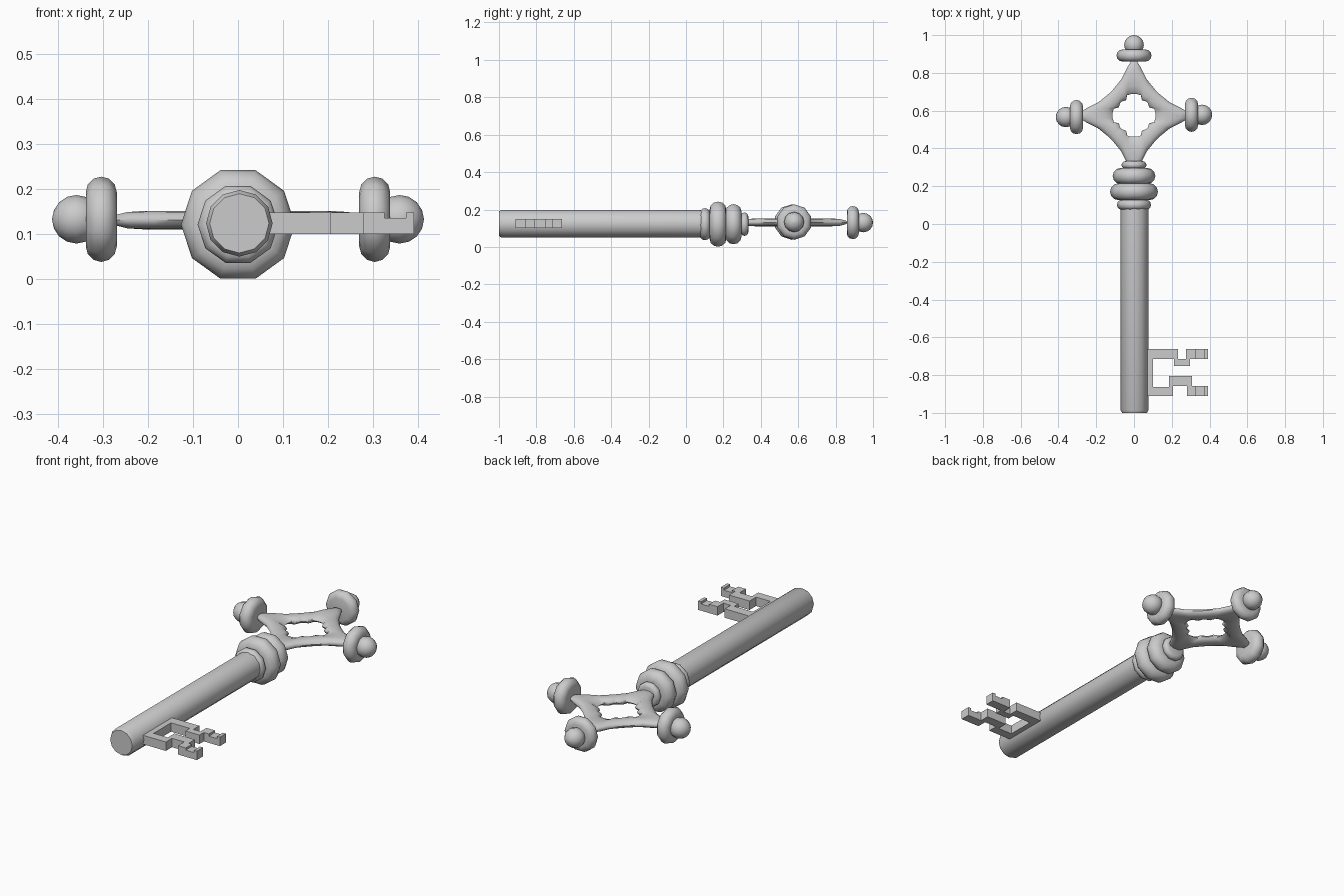
import bpy, bmesh, math
from mathutils import Vector

if "Cube" in bpy.data.objects:
    bpy.data.objects.remove(bpy.data.objects["Cube"])

X, Y, Z = Vector((1, 0, 0)), Vector((0, 1, 0)), Vector((0, 0, 1))


def finish(name, bm, smooth=True):
    bmesh.ops.remove_doubles(bm, verts=bm.verts, dist=1e-5)
    bmesh.ops.recalc_face_normals(bm, faces=bm.faces)
    me = bpy.data.meshes.new(name)
    bm.to_mesh(me)
    bm.free()
    ob = bpy.data.objects.new(name, me)
    bpy.context.collection.objects.link(ob)
    if smooth:
        bpy.ops.object.select_all(action='DESELECT')
        ob.select_set(True)
        bpy.context.view_layer.objects.active = ob
        bpy.ops.object.shade_smooth_by_angle(angle=math.radians(50))
    return ob


def lathe(name, profile, origin, axis=Y, u=X, n=10):
    """Turn (radius, distance) points around an axis."""
    bm = bmesh.new()
    v = axis.cross(u)
    rings = []
    for r, d in profile:
        rings.append([bm.verts.new(Vector(origin) + axis * d + r * (
            u * math.cos(2 * math.pi * i / n) + v * math.sin(2 * math.pi * i / n)))
            for i in range(n)])
    for a, b in zip(rings, rings[1:]):
        for i in range(n):
            j = (i + 1) % n
            bm.faces.new((a[i], a[j], b[j], b[i]))
    bm.faces.new(rings[0])
    bm.faces.new(rings[-1])
    return finish(name, bm)


def ring(name, r, d0, d1, origin, axis=Y, u=X):
    """Bead with a half-round rim."""
    h, c = (d1 - d0) / 2, (d0 + d1) / 2
    prof = [(r - h + h * math.cos(t), c + h * math.sin(t))
            for t in (math.pi * (k / 6 - 0.5) for k in range(7))]
    return lathe(name, prof, origin, axis, u)


def ball(name, r, d, origin, axis=Y, u=X):
    prof = [(max(r * math.cos(t), 0.001), d + r * math.sin(t))
            for t in (math.pi * (k / 8 - 0.5) for k in range(9))]
    return lathe(name, prof, origin, axis, u, 12)


# Shaft
lathe("shaft", [(0.066, -1.0), (0.074, -0.985), (0.074, 0.1)], (0.003, 0, 0.124), n=12)

# Collar beads
for i, (r, d0, d1) in enumerate([(0.09, 0.075, 0.128), (0.127, 0.126, 0.216),
                                 (0.113, 0.211, 0.297), (0.066, 0.292, 0.333)]):
    ring(f"collar_bead_{i + 1}", r, d0, d1, (0, 0, 0.1215))

# Finials: a bead and a ball on three tips of the bow
for side, origin, axis, u in (("right", (0, 0.578, 0.133), X, Z),
                              ("left", (0, 0.566, 0.133), -X, Z)):
    ring(f"{side}_finial_bead", 0.095, 0.27, 0.339, origin, axis, u)
    ball(f"{side}_finial_ball", 0.054, 0.36, origin, axis, u)
ring("top_finial_bead", 0.093, 0.86, 0.924, (0, 0, 0.13))
ball("top_finial_ball", 0.052, 0.948, (0, 0, 0.13))

# Bow: rounded band between a four-pointed outline and a quatrefoil hole
outer = [(0.29, 0.014), (0.25, 0.038), (0.19, 0.068), (0.135, 0.113)]
inner = [(0.113, 0.014), (0.107, 0.036), (0.08, 0.042), (0.074, 0.064)]


def whole_loop(pts):
    quarter = pts + [(y, x) for x, y in reversed(pts)]
    out = []
    for k in range(4):
        for x, y in quarter:
            for _ in range(k):
                x, y = -y, x
            out.append(Vector((x, y, 0)))
    return out


bm = bmesh.new()
sections = []
for o, i in zip(whole_loop(outer), whole_loop(inner)):
    mid, half = (o + i) / 2, (o - i) / 2
    sec = []
    for k in range(12):
        t = 2 * math.pi * k / 12
        sec.append(bm.verts.new(Vector((0, 0.575, 0.131)) + mid
                                + half * math.cos(t) + Z * 0.021 * math.sin(t)))
    sections.append(sec)
for s in range(len(sections)):
    a, b = sections[s], sections[(s + 1) % len(sections)]
    for k in range(12):
        j = (k + 1) % 12
        bm.faces.new((a[k], a[j], b[j], b[k]))
finish("bow", bm)

# Bit: stepped outline with two teeth
outline = [(0.06, -0.663), (0.233, -0.663), (0.233, -0.714), (0.276, -0.714),
           (0.276, -0.663), (0.392, -0.663), (0.392, -0.714), (0.296, -0.714),
           (0.296, -0.751), (0.212, -0.751), (0.212, -0.714), (0.1, -0.714),
           (0.1, -0.862), (0.185, -0.862), (0.185, -0.806), (0.307, -0.806),
           (0.307, -0.858), (0.392, -0.858), (0.392, -0.911), (0.28, -0.911),
           (0.28, -0.858), (0.207, -0.858), (0.207, -0.911), (0.06, -0.911)]
bm = bmesh.new()
face = bm.faces.new([bm.verts.new((x, y, 0.1)) for x, y in outline])
ext = bmesh.ops.extrude_face_region(bm, geom=[face])
for v in ext["geom"]:
    if isinstance(v, bmesh.types.BMVert):
        v.co.z = 0.148
bit = finish("bit", bm, smooth=False)

# Notch across the top of both tooth tips
bm = bmesh.new()
bmesh.ops.create_cube(bm, size=1)
cutter = finish("tooth_notch_cutter", bm, smooth=False)
cutter.scale = (0.048, 0.4, 0.1)
cutter.location = (0.35, -0.787, 0.186)
cutter.hide_render = True
cutter.display_type = 'WIRE'
cut = bit.modifiers.new("notch", 'BOOLEAN')
cut.operation = 'DIFFERENCE'
cut.solver = 'EXACT'
cut.object = cutter
